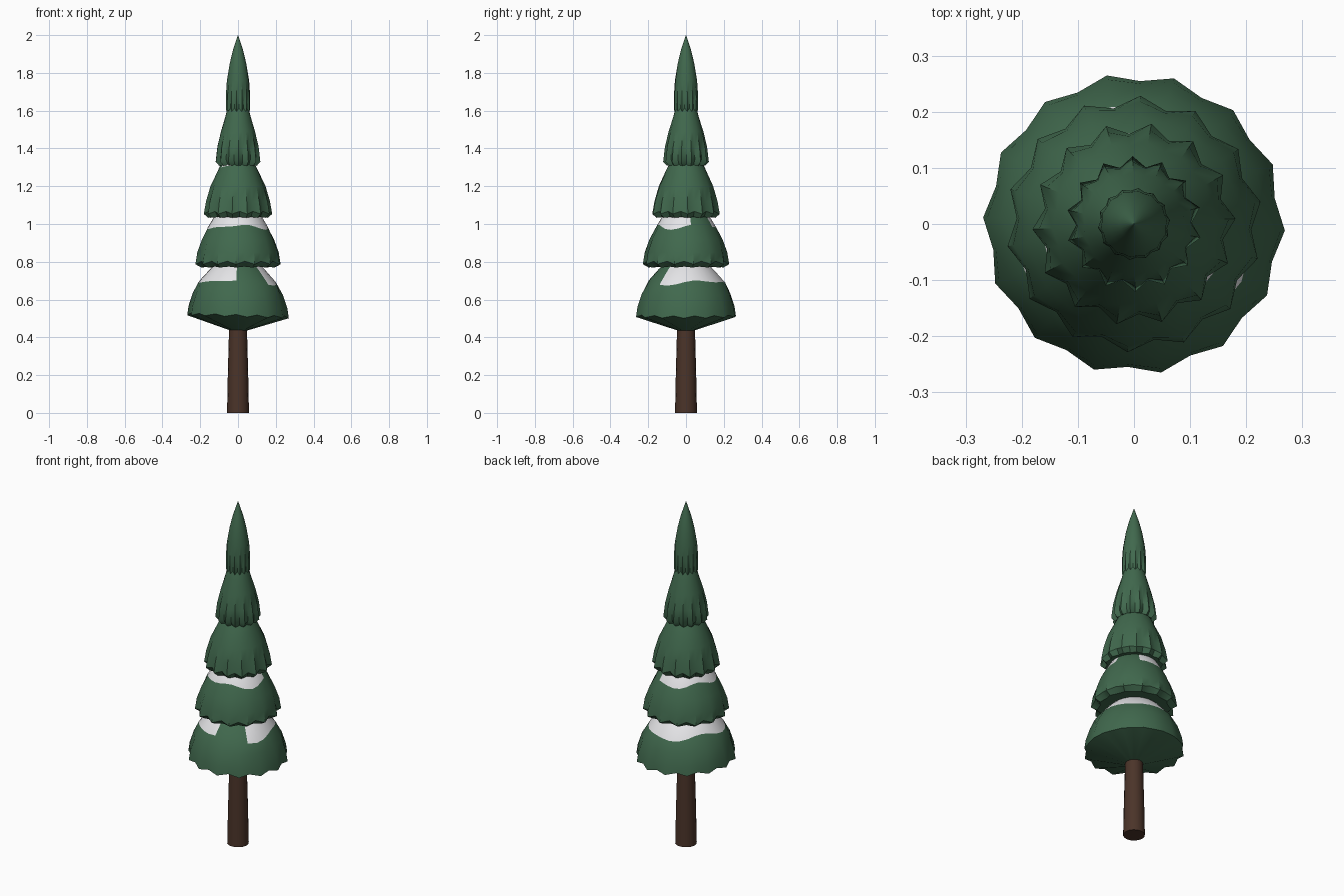
import bpy, bmesh, math

if "Cube" in bpy.data.objects:
    bpy.data.objects.remove(bpy.data.objects["Cube"])


def material(name, rgb):
    m = bpy.data.materials.new(name)
    m.diffuse_color = (*rgb, 1)
    m.use_nodes = True
    m.node_tree.nodes["Principled BSDF"].inputs["Base Color"].default_value = m.diffuse_color
    return m


GREEN = material("needle_green", (0.052, 0.14, 0.075))
SNOW = material("snow_white", (0.78, 0.78, 0.80))
BARK = material("bark_brown", (0.07, 0.034, 0.022))
POINTS = 14
SEGS = POINTS * 2


def lathe(name, rings, mats, shape, paint=None, segs=SEGS, sharp=40):
    """Skin a stack of (radius, z) rings; shape() gives the position of each vertex."""
    bm = bmesh.new()
    loops = []
    for k, (r, z) in enumerate(rings):
        loops.append([bm.verts.new(shape(k, s, r, z)) for s in range(segs)])
    for k in range(len(loops) - 1):
        for s in range(segs):
            t = (s + 1) % segs
            f = bm.faces.new((loops[k][s], loops[k][t], loops[k + 1][t], loops[k + 1][s]))
            if paint:
                f.material_index = paint(k, s)
    bm.faces.new(loops[0][::-1])
    bm.faces.new(loops[-1])
    bmesh.ops.recalc_face_normals(bm, faces=bm.faces)
    me = bpy.data.meshes.new(name)
    bm.to_mesh(me)
    bm.free()
    for m in mats:
        me.materials.append(m)
    ob = bpy.data.objects.new(name, me)
    bpy.context.collection.objects.link(ob)
    bpy.ops.object.select_all(action='DESELECT')
    ob.select_set(True)
    bpy.context.view_layer.objects.active = ob
    bpy.ops.object.shade_smooth_by_angle(angle=math.radians(sharp))


def tier(name, rings, pleats, phase, drop, tilt=0.0, snow_ring=None, snowy=None):
    """Pleated bough layer: pleats fade per ring, the rim dips at each point."""
    def angle(s):
        return math.radians(phase) + 2 * math.pi * s / SEGS

    def shape(k, s, r, z):
        a = angle(s)
        p = pleats[k] if k < len(pleats) else 0
        sign = 1 if s % 2 == 0 else -1
        r *= 1 + p * sign
        if k < 2:
            z -= drop * sign * (0.3 if k == 0 else 1)
        if k == snow_ring:                      # wavy snow line follows the slope
            w = 0.010 * math.sin(3 * a) + 0.006 * math.sin(5 * a + 1)
            (r0, z0), (r1, z1) = rings[k], rings[k + 1]
            z += w
            r += w * (r1 - r0) / (z1 - z0)
        x, y = r * math.cos(a), r * math.sin(a)
        return x, y, z - tilt * x

    def paint(k, s):
        if snow_ring is None or k < snow_ring:
            return 0
        az = (math.degrees(angle(s + 0.5)) + 180) % 360 - 180
        return 1 if snowy(az) else 0

    lathe(name, rings, [GREEN, SNOW], shape, paint)


# Trunk
def round_shape(k, s, r, z):
    a = 2 * math.pi * s / 16
    return r * math.cos(a), r * math.sin(a), z


lathe("trunk", [(0.058, 0), (0.054, 0.2), (0.046, 0.50)], [BARK], round_shape, segs=16)

# Bough layers, bottom to top
tier("bottom_boughs",
     [(0.05, 0.44), (0.262, 0.515), (0.256, 0.56), (0.236, 0.63), (0.203, 0.695),
      (0.145, 0.76), (0.08, 0.82)],
     [0, 0.027, 0.022, 0.012], -2.5, 0.006, 0.03, 4,
     lambda az: not -90 < az < -42)
tier("lower_boughs",
     [(0.19, 0.772), (0.219, 0.795), (0.212, 0.85), (0.19, 0.92), (0.158, 0.985),
      (0.128, 1.035), (0.07, 1.10)],
     [0.04, 0.045, 0.032, 0.016], 10, 0.008, 0.0, 4,
     lambda az: not 8 < az < 60)
tier("middle_boughs",
     [(0.15, 1.035), (0.171, 1.06), (0.163, 1.12), (0.143, 1.20), (0.110, 1.275),
      (0.095, 1.307), (0.055, 1.38)],
     [0.05, 0.06, 0.04, 0.02], 3, 0.007, 0.0, 5,
     lambda az: -150 < az < -112 or 135 < az < 165)
tier("upper_boughs",
     [(0.095, 1.31), (0.112, 1.335), (0.106, 1.41), (0.090, 1.49), (0.068, 1.565),
      (0.056, 1.61), (0.035, 1.66)],
     [0.07, 0.08, 0.05, 0.02], 14, 0.006)
tier("top_boughs",
     [(0.052, 1.588), (0.060, 1.61), (0.062, 1.68), (0.058, 1.76), (0.044, 1.85),
      (0.027, 1.92), (0.001, 2.0)],
     [0.06, 0.07, 0.04, 0.02], 6, 0.006)
